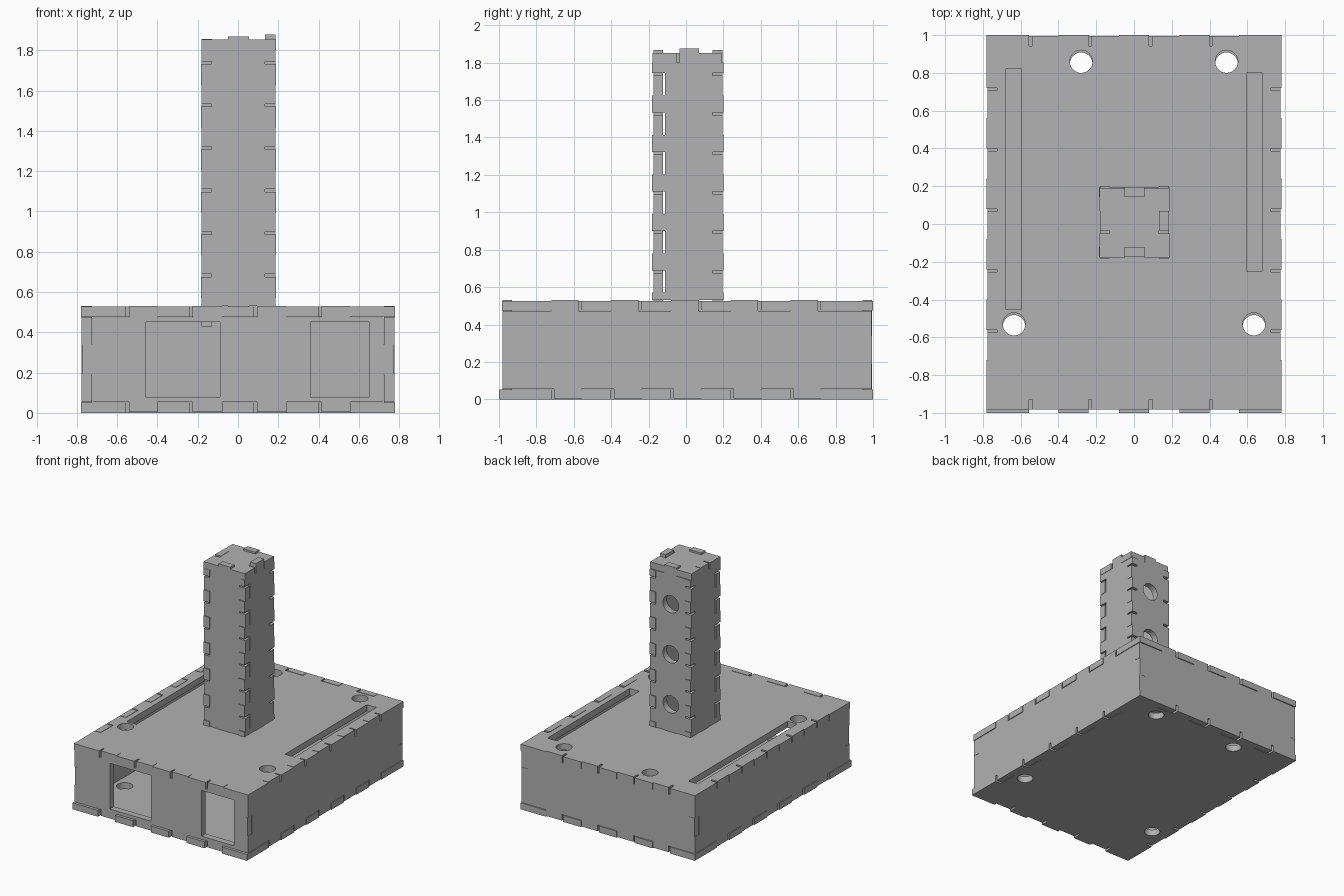
import bpy, bmesh, math
from mathutils import Matrix

cube = bpy.data.objects.get("Cube")
if cube:
    bpy.data.objects.remove(cube, do_unlink=True)

GREY = 0.445
mat = bpy.data.materials.new("plain grey")
mat.use_nodes = True
mat.diffuse_color = (GREY, GREY, GREY, 1)
mat.node_tree.nodes["Principled BSDF"].inputs["Base Color"].default_value = (GREY, GREY, GREY, 1)

T = 0.052      # sheet thickness
GAP = 0.014    # play in the finger joints


def steps(edge):
    """Edge (outer, inner, breaks, starts_outer) -> start level, step points, end level."""
    if not isinstance(edge, tuple):
        return edge, [], edge
    outer, inner, breaks, is_out = edge
    level = first = outer if is_out else inner
    points = []
    for b in breaks:
        points.append((b, level))
        level = inner if level == outer else outer
        points.append((b, level))
    return first, points, level


def outline(bottom, right, top, left):
    """Counter-clockwise contour of a sheet with fingers on any edge."""
    b, r, t, l = (steps(e) for e in (bottom, right, top, left))
    return ([(l[0], b[0])] + b[1] + [(r[0], b[2])] + [(v, s) for s, v in r[1]]
            + [(r[2], t[2])] + t[1][::-1] + [(l[2], t[0])]
            + [(v, s) for s, v in l[1][::-1]])


def rect(u0, u1, v0, v1):
    return outline(v0, u1, v1, u0)


def circle(u, v, radius, n=32):
    return [(u + radius * math.cos(a), v + radius * math.sin(a))
            for a in (2 * math.pi * i / n for i in range(n))]


def shifted(breaks, start, amount):
    """Move every second break to leave a joint gap."""
    return [b + amount if i % 2 == start else b for i, b in enumerate(breaks)]


AXES = {"x": ((0, 1, 0), (0, 0, 1), (1, 0, 0)),
        "y": ((1, 0, 0), (0, 0, 1), (0, -1, 0)),
        "z": ((1, 0, 0), (0, 1, 0), (0, 0, 1))}


def sheet(name, axis, low, contour, holes=(), thick=T):
    """Flat sheet facing an axis, with its lower face at low."""
    curve = bpy.data.curves.new(name + "_profile", "CURVE")
    curve.dimensions = "2D"
    curve.fill_mode = "BOTH"
    curve.extrude = thick / 2
    for loop in [contour, *holes]:
        spline = curve.splines.new("POLY")
        spline.points.add(len(loop) - 1)
        for p, (u, v) in zip(spline.points, loop):
            p.co = (u, v, 0, 1)
        spline.use_cyclic_u = True
    temp = bpy.data.objects.new(name + "_profile", curve)
    bpy.context.scene.collection.objects.link(temp)
    graph = bpy.context.evaluated_depsgraph_get()
    mesh = bpy.data.meshes.new_from_object(temp.evaluated_get(graph))
    bpy.data.objects.remove(temp, do_unlink=True)
    bpy.data.curves.remove(curve)

    place = Matrix(AXES[axis]).transposed().to_4x4()
    place.translation["xyz".index(axis)] = low + thick / 2
    bm = bmesh.new()
    bm.from_mesh(mesh)
    bmesh.ops.remove_doubles(bm, verts=bm.verts, dist=1e-5)
    bmesh.ops.transform(bm, matrix=place, verts=bm.verts)
    bmesh.ops.recalc_face_normals(bm, faces=bm.faces)
    for f in bm.faces:
        f.smooth = False
    bm.to_mesh(mesh)
    bm.free()
    mesh.name = name
    mesh.materials.clear()
    mesh.materials.append(mat)
    obj = bpy.data.objects.new(name, mesh)
    bpy.context.scene.collection.objects.link(obj)


# Finger positions along the box
XB = [-0.555, -0.4, -0.24, -0.08, 0.08, 0.24, 0.4, 0.555]
YB = [-0.72 + 0.16 * i for i in range(10)]
ZB = [0.19, 0.34]
HOLES = [(-0.28, 0.86), (0.49, 0.86), (-0.635, -0.53), (0.635, -0.53)]

# Box floor and lid
sheet("box_floor", "z", 0,
      outline((-1, -0.93, XB, True), (0.78, 0.725, YB, True),
              (1, 0.943, XB, True), (-0.78, -0.725, YB, True)),
      [circle(x, y - 0.012, 0.06) for x, y in HOLES])
sheet("box_lid", "z", 0.475,
      outline((-0.985, -0.93, XB, True), (0.78, 0.725, YB, True),
              (1, 0.943, XB, True), (-0.78, -0.725, YB, True)),
      [circle(x, y, 0.06) for x, y in HOLES]
      + [rect(-0.68, -0.595, -0.45, 0.82), rect(0.595, 0.68, -0.25, 0.8)])


# Box walls
def wall_edges(breaks, top_start, top_shift):
    low = (0.004, 0.054, shifted(breaks, 0, GAP), False)
    high = (0.53, 0.473, shifted(breaks, top_start, top_shift), False)
    return low, high


low, high = wall_edges(XB, 0, GAP)
end_wall = outline(low, (0.774, 0.723, ZB, False), high, (-0.774, -0.723, ZB, False))
sheet("box_front", "y", -0.981, end_wall,
      [rect(-0.46, -0.09, 0.08, 0.45), rect(0.36, 0.65, 0.08, 0.45)])
sheet("box_back", "y", 0.943, end_wall)

low, high = wall_edges(YB, 1, -GAP)
side_wall = outline(low, (0.993, 0.943, ZB, True), high, (-0.98, -0.93, ZB, True))
for name, x in (("box_left", 0.724), ("box_right", -0.724 - T)):
    sheet(name, "x", x, side_wall)

# Tower walls
TB = [0.57 + 0.1055 * i for i in range(12)]
SB = shifted(TB, 1, GAP)
MID = [-0.05, 0.055]
SIDE_MID = [-0.035, 0.07]

for name, y, holes in (("tower_front", -0.175, []),
                       ("tower_back", 0.143, [circle(0, z, 0.07) for z in (0.75, 1.155, 1.56)])):
    sheet(name, "y", y,
          outline((0.475, 0.53, MID, False), (0.188, 0.135, TB, False),
                  (1.867, 1.8, MID, False), (-0.184, -0.131, TB, False)), holes)

for name, x, foot, head in (("tower_left", 0.133, 0.475, 1.877),
                            ("tower_right", -0.181, 0.43, 1.855)):
    sheet(name, "x", x,
          outline((foot, 0.53, SIDE_MID, False), (0.2, 0.143, SB, True),
                  (head, 1.8, SIDE_MID, False), (-0.182, -0.113, SB, True)))

# Tower cap with a notch in each edge
CB = [-0.05, 0.07]
sheet("tower_cap", "z", 1.8,
      outline((-0.18, -0.123, MID, True), (0.188, 0.133, CB, True),
              (0.19, 0.143, MID, True), (-0.182, -0.129, CB, True)))
